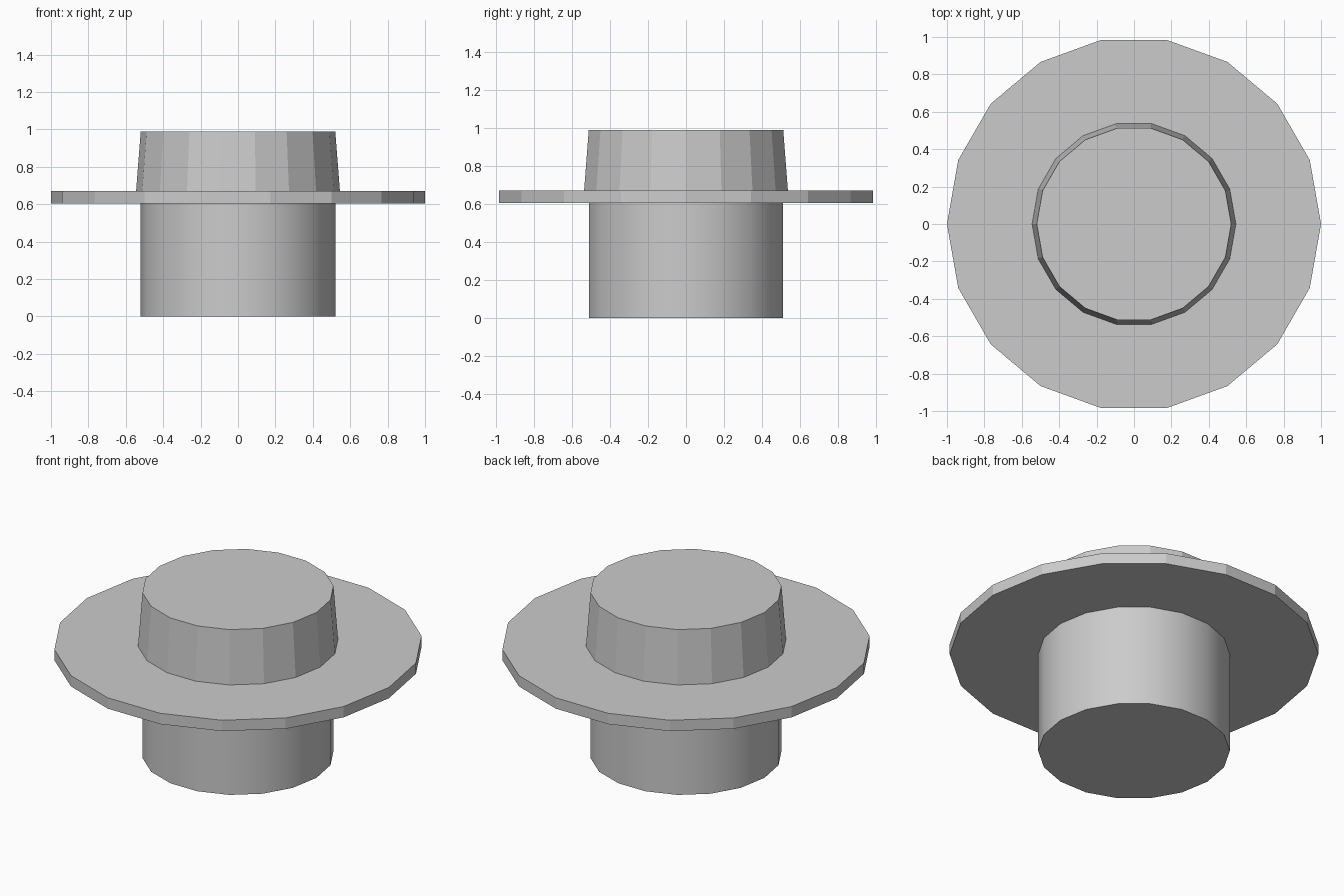
import bpy
import bmesh
import math
from mathutils import Matrix

if "Cube" in bpy.data.objects:
    bpy.data.objects.remove(bpy.data.objects["Cube"])

SIDES = 18


def tapered_disc(name, z_low, z_high, r_low, r_high):
    """Closed 18-sided frustum with a corner on the +x axis."""
    bm = bmesh.new()
    rings = []
    for z, r in ((z_low, r_low), (z_high, r_high)):
        rings.append([
            bm.verts.new(Matrix.Rotation(math.tau * i / SIDES, 3, 'Z') @ bm_point(r, z))
            for i in range(SIDES)])
    low, high = rings
    for i in range(SIDES):
        j = (i + 1) % SIDES
        bm.faces.new((low[i], low[j], high[j], high[i]))
    bm.faces.new(low[::-1])
    bm.faces.new(high)
    mesh = bpy.data.meshes.new(name)
    bm.to_mesh(mesh)
    bm.free()
    obj = bpy.data.objects.new(name, mesh)
    bpy.context.collection.objects.link(obj)
    return obj


def bm_point(r, z):
    return Matrix.Translation((r, 0, z)).to_translation()


# Smooth lower stem
stem = tapered_disc("stem", 0.0, 0.605, 0.52, 0.52)
bpy.context.view_layer.objects.active = stem
stem.select_set(True)
bpy.ops.object.shade_smooth_by_angle(angle=math.radians(30))

# Wide flat flange
tapered_disc("flange", 0.605, 0.67, 1.0, 1.0)

# Slightly tapered faceted cap
tapered_disc("cap", 0.67, 0.99, 0.545, 0.52)
